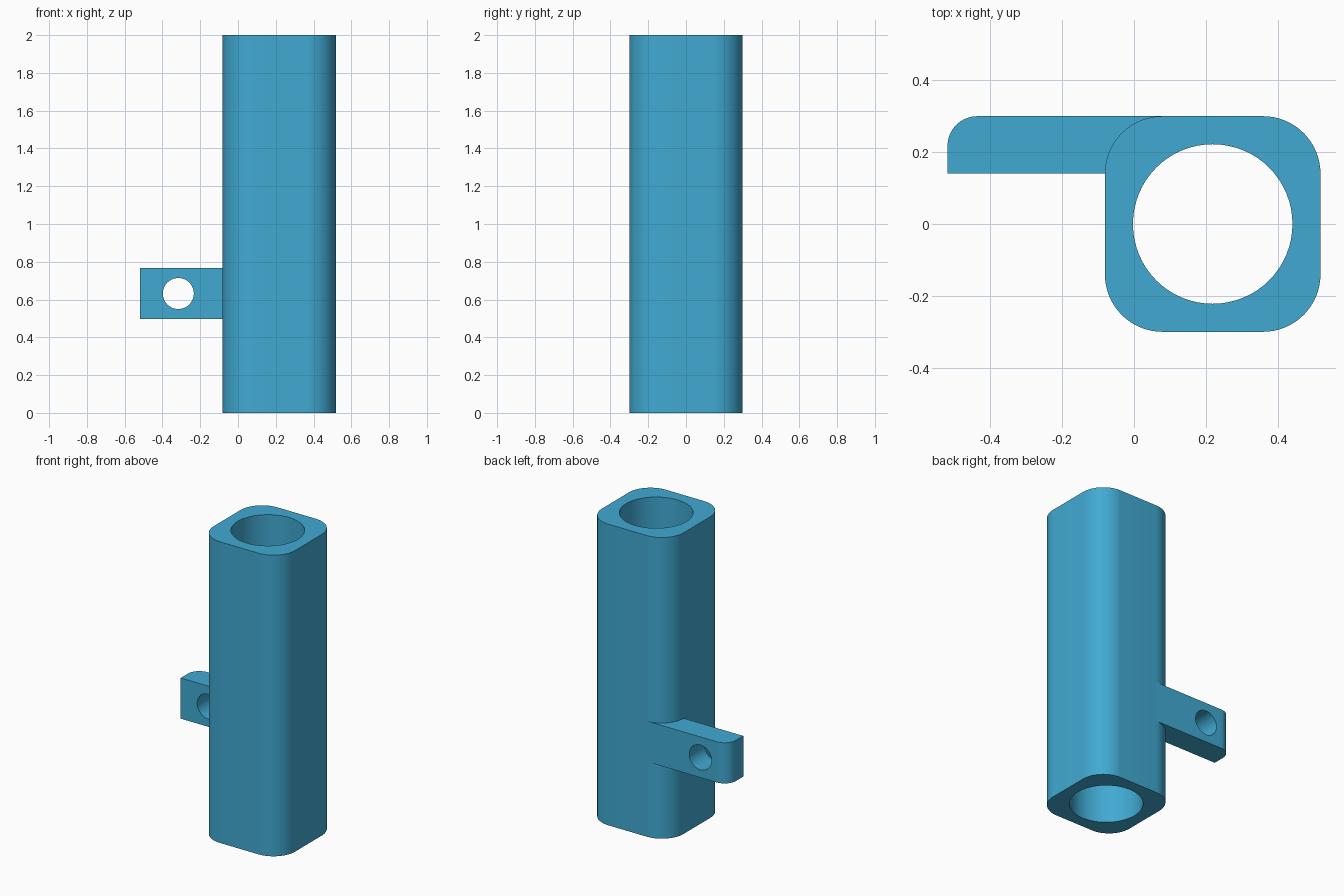
import bpy, bmesh, math
from mathutils import Matrix

if "Cube" in bpy.data.objects:
    bpy.data.objects.remove(bpy.data.objects["Cube"])

blue = bpy.data.materials.new("blue")
blue.diffuse_color = (0.053, 0.402, 0.65, 1)
blue.use_nodes = True
blue.node_tree.nodes["Principled BSDF"].inputs["Base Color"].default_value = blue.diffuse_color


def arc(cx, cy, r, a0, a1, n=16):
    """Points along an arc, angles in degrees."""
    angles = [math.radians(a0 + (a1 - a0) * i / n) for i in range(n + 1)]
    return [(cx + r * math.cos(a), cy + r * math.sin(a)) for a in angles]


def make_object(name, bm):
    bmesh.ops.recalc_face_normals(bm, faces=bm.faces)
    mesh = bpy.data.meshes.new(name)
    bm.to_mesh(mesh)
    bm.free()
    mesh.materials.append(blue)
    ob = bpy.data.objects.new(name, mesh)
    bpy.context.collection.objects.link(ob)
    return ob


def extrude(name, outline, z0, z1):
    """Closed outline in plan, pulled up from z0 to z1."""
    bm = bmesh.new()
    face = bm.faces.new([bm.verts.new((x, y, z0)) for x, y in outline])
    new = bmesh.ops.extrude_face_region(bm, geom=[face])["geom"]
    verts = [g for g in new if isinstance(g, bmesh.types.BMVert)]
    bmesh.ops.translate(bm, verts=verts, vec=(0, 0, z1 - z0))
    return make_object(name, bm)


def drill(ob, radius, depth, matrix):
    """Cut a round through hole, then smooth the curved walls."""
    bm = bmesh.new()
    bmesh.ops.create_cone(bm, cap_ends=True, segments=64, radius1=radius,
                          radius2=radius, depth=depth, matrix=matrix)
    cutter = make_object("hole_cutter", bm)
    cutter.hide_render = True
    mod = ob.modifiers.new("hole", 'BOOLEAN')
    mod.operation = 'DIFFERENCE'
    mod.solver = 'EXACT'
    mod.object = cutter
    bpy.ops.object.select_all(action='DESELECT')
    bpy.context.view_layer.objects.active = ob
    ob.select_set(True)
    bpy.ops.object.modifier_apply(modifier=mod.name)
    bpy.data.objects.remove(cutter)
    bpy.ops.object.shade_smooth_by_angle(angle=math.radians(30))


# Square sleeve with rounded corners and a round bore
CX, HALF, R = 0.219, 0.30, 0.16
c = HALF - R
corners = [(c, c, 0), (-c, c, 90), (-c, -c, 180), (c, -c, 270)]
outline = [p for x, y, a in corners for p in arc(CX + x, y, R, a, a + 90)]
sleeve = extrude("sleeve", outline, 0, 2)
drill(sleeve, 0.222, 3, Matrix.Translation((CX, 0, 1)))

# Side tab, flush with the back; its root follows the sleeve corner from inside
tab_outline = ([(-0.519, c)]
               + arc(CX - c, c, R - 0.01, 180, 90)
               + [(CX - c, HALF)]
               + arc(-0.436, HALF - 0.083, 0.083, 90, 180))
tab = extrude("mounting_tab", tab_outline, 0.498, 0.768)
drill(tab, 0.082, 1,
      Matrix.Translation((-0.316, 0.22, 0.632)) @ Matrix.Rotation(math.pi / 2, 4, 'X'))
